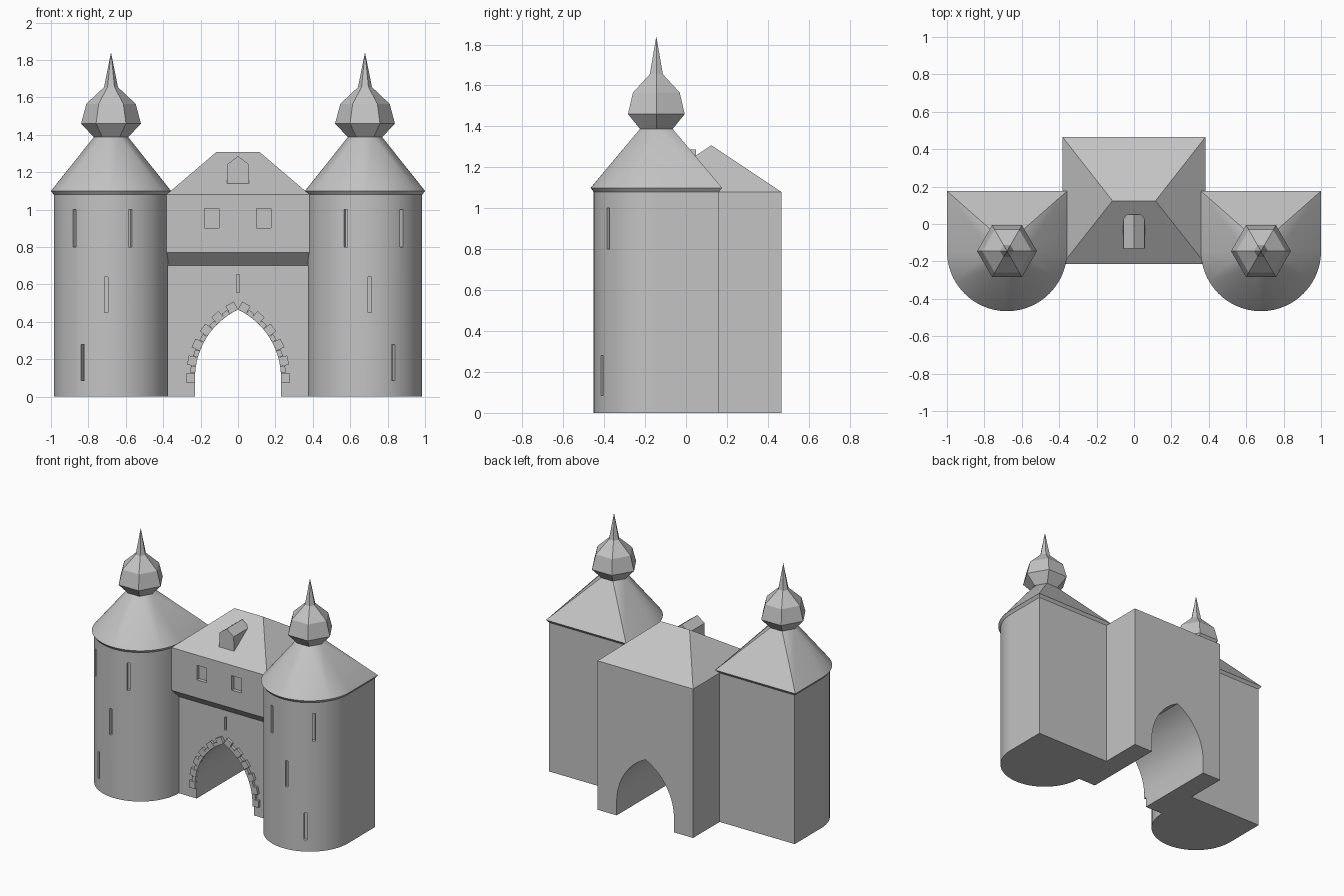
import bpy, bmesh, math
from mathutils import Matrix, Vector

old = bpy.data.objects.get("Cube")
if old:
    bpy.data.objects.remove(old, do_unlink=True)

stone = bpy.data.materials.new("grey_stone")
stone.use_nodes = True
GREY = (0.55, 0.55, 0.55, 1)
stone.diffuse_color = GREY
stone.node_tree.nodes["Principled BSDF"].inputs["Base Color"].default_value = GREY

CX, CY, R = 0.679, -0.145, 0.306      # tower centre and radius
EAVE = 1.08
FRONT, JETTY, BACK, HALF = -0.145, -0.215, 0.466, 0.383


def finish(name, bm, angle=0):
    bmesh.ops.recalc_face_normals(bm, faces=bm.faces)
    mesh = bpy.data.meshes.new(name)
    bm.to_mesh(mesh)
    bm.free()
    ob = bpy.data.objects.new(name, mesh)
    bpy.context.collection.objects.link(ob)
    mesh.materials.append(stone)
    if angle:
        smooth(ob, angle)
    return ob


def smooth(ob, angle):
    bpy.ops.object.select_all(action='DESELECT')
    ob.select_set(True)
    bpy.context.view_layer.objects.active = ob
    bpy.ops.object.shade_smooth_by_angle(angle=math.radians(angle))


def prism(bm, points, offset):
    """Extrude a planar outline by an offset."""
    face = bm.faces.new([bm.verts.new(p) for p in points])
    out = bmesh.ops.extrude_face_region(bm, geom=[face], use_keep_orig=True)
    moved = [g for g in out["geom"] if isinstance(g, bmesh.types.BMVert)]
    bmesh.ops.translate(bm, verts=moved, vec=Vector(offset))


def box(bm, size, matrix):
    bmesh.ops.create_cube(bm, size=1, matrix=matrix @ Matrix.Diagonal((*size, 1)))


def carve(ob, name, bm):
    """Cut recesses and apply the result."""
    cutter = finish(name, bm)
    cutter.hide_render = True
    mod = ob.modifiers.new("recesses", 'BOOLEAN')
    mod.operation, mod.solver, mod.object = 'DIFFERENCE', 'EXACT', cutter
    bpy.ops.object.select_all(action='DESELECT')
    ob.select_set(True)
    bpy.context.view_layer.objects.active = ob
    bpy.ops.object.modifier_apply(modifier=mod.name)
    bpy.data.objects.remove(cutter, do_unlink=True)


def tower_outline(cx, r, z, n=48):
    """Half round to the front, square to the back."""
    arc = [(cx - r * math.cos(math.pi * i / n), CY - r * math.sin(math.pi * i / n), z)
           for i in range(n + 1)]
    return arc + [(cx + r, CY + r, z), (cx - r, CY + r, z)]


def hexagon(cx, r, z):
    return [(cx + r * math.cos(math.pi * i / 3), CY + r * math.sin(math.pi * i / 3), z)
            for i in range(6)]


# Towers, mirrored about the gate
SLITS = [(0.026, 0.45, 0.64), (0.151, 0.085, 0.28), (0.196, 0.8, 1.0), (-0.104, 0.8, 1.0)]
ONION = [(0.09, 1.385), (0.16, 1.46), (0.132, 1.565), (0.037, 1.655)]

for side, s in (("left", 1), ("right", -1)):
    cx = s * CX
    bm = bmesh.new()
    prism(bm, tower_outline(cx, R, 0), (0, 0, EAVE))
    body = finish(side + "_tower", bm)

    # Arrow slits set radially in the round wall
    bm = bmesh.new()
    for dx, low, high in SLITS:
        turn = math.asin(dx * s / R)
        place = (Matrix.Translation((cx, CY, (low + high) / 2))
                 @ Matrix.Rotation(turn, 4, 'Z') @ Matrix.Translation((0, -R, 0)))
        box(bm, (0.02, 0.05, high - low), place)
    carve(body, side + "_slit_cutter", bm)
    smooth(body, 30)

    # Roof blending from the eave outline to the hexagonal neck
    bm = bmesh.new()
    rings = (tower_outline(cx, R, EAVE) + tower_outline(cx, 0.321, 1.1)
             + hexagon(cx, 0.09, 1.39))
    for p in rings:
        bm.verts.new(p)
    bmesh.ops.convex_hull(bm, input=bm.verts[:])
    finish(side + "_tower_roof", bm, 25)

    # Six-sided onion spire
    bm = bmesh.new()
    loops = [[bm.verts.new(p) for p in hexagon(cx, r, z)] for r, z in ONION]
    tip = bm.verts.new((cx, CY, 1.84))
    bm.faces.new(loops[0])
    for i in range(6):
        j = (i + 1) % 6
        for a, b in zip(loops, loops[1:]):
            bm.faces.new((a[i], a[j], b[j], b[i]))
        bm.faces.new((loops[-1][i], loops[-1][j], tip))
    finish(side + "_spire", bm)

# Gatehouse wall with a pointed passage
SPRING, SPAN, OFFSET = 0.1, 0.23, 0.175
ARC = SPAN + OFFSET
END = math.acos(OFFSET / ARC)
STEPS = 16
half = [(OFFSET - ARC * math.cos(END * i / STEPS), SPRING + ARC * math.sin(END * i / STEPS))
        for i in range(STEPS + 1)]
opening = [(-SPAN, 0)] + half + [(-x, z) for x, z in half[-2::-1]] + [(SPAN, 0)]
outline = opening + [(HALF, 0), (HALF, EAVE), (-HALF, EAVE), (-HALF, 0)]
bm = bmesh.new()
prism(bm, [(x, FRONT, z) for x, z in outline], (0, BACK - FRONT, 0))
gate = finish("gatehouse", bm)
bm = bmesh.new()
box(bm, (0.016, 0.05, 0.095), Matrix.Translation((0, FRONT, 0.605)))
carve(gate, "gate_slit_cutter", bm)
smooth(gate, 20)

# Overhanging upper storey with two windows
bm = bmesh.new()
prism(bm, [(-HALF, y, z) for y, z in ((FRONT, 0.7), (JETTY, 0.77), (JETTY, EAVE), (FRONT, EAVE))],
      (2 * HALF, 0, 0))
storey = finish("upper_storey", bm)
bm = bmesh.new()
for x in (-0.14, 0.138):
    box(bm, (0.078, 0.05, 0.105), Matrix.Translation((x, JETTY, 0.953)))
carve(storey, "window_cutter", bm)

# Hipped roof
bm = bmesh.new()
for p in [(x, y, EAVE) for x in (-HALF, HALF) for y in (JETTY, BACK)]:
    bm.verts.new(p)
for x in (-0.115, 0.115):
    bm.verts.new((x, 0.124, 1.308))
bmesh.ops.convex_hull(bm, input=bm.verts[:])
bmesh.ops.dissolve_limit(bm, angle_limit=0.01, verts=bm.verts[:], edges=bm.edges[:])
finish("gatehouse_roof", bm)

# Gabled dormer
bm = bmesh.new()
gable = ((-0.059, 1.14), (0.059, 1.14), (0.057, 1.243), (0, 1.286), (-0.057, 1.243))
prism(bm, [(x, -0.131, z) for x, z in gable], (0, 0.181, 0))
finish("dormer", bm)

# Arch stones, alternating long and short
bm = bmesh.new()
for s in (1, -1):
    for i in range(11):
        length, rise = ((0.05, 0.048), (0.036, 0.026))[i % 2]
        a = (END - 0.06) * i / 10
        mid = ARC + rise / 2
        place = (Matrix.Translation((s * (mid * math.cos(a) - OFFSET), FRONT,
                                     SPRING + mid * math.sin(a)))
                 @ Matrix.Rotation(-s * a, 4, 'Y'))
        box(bm, (rise, 0.04, length), place)
finish("arch_stones", bm)
